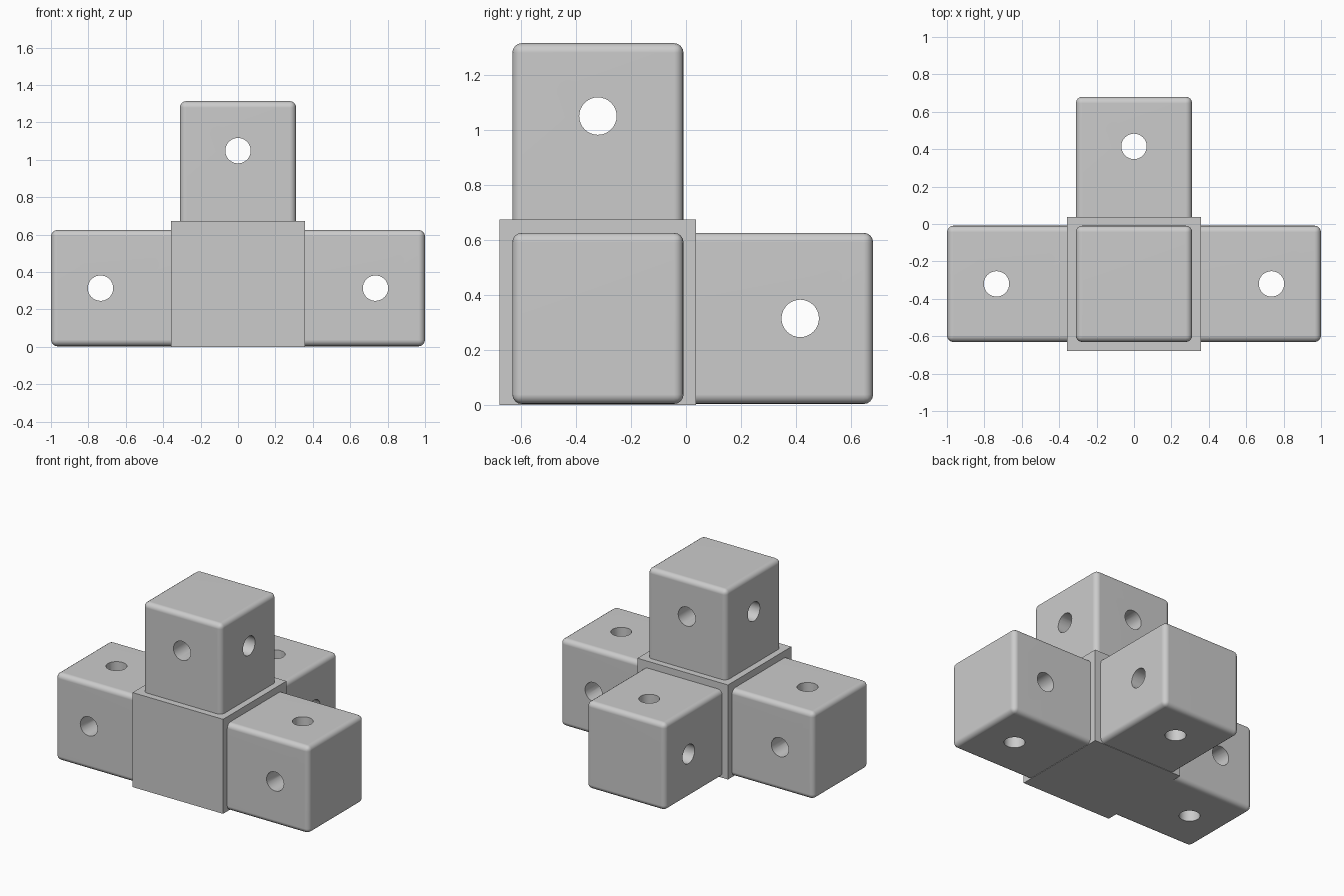
import bpy
import math
from mathutils import Vector

if "Cube" in bpy.data.objects:
    bpy.data.objects.remove(bpy.data.objects["Cube"], do_unlink=True)

grey = bpy.data.materials.new("plain grey")
grey.use_nodes = True
colour = (0.6, 0.6, 0.6, 1)
grey.diffuse_color = colour
grey.node_tree.nodes["Principled BSDF"].inputs["Base Color"].default_value = colour

MID = Vector((0, -0.32, 0.314))   # where the arm axes cross
HALF = 0.311                      # half width of an arm
ROUND = 0.035                     # edge rounding
HOLE = 0.068                      # hole radius
REACH = 1.0                       # arm end, from the crossing
HOLE_AT = 0.735                   # hole centre, from the crossing


def box(name, low, high):
    low, high = Vector(low), Vector(high)
    bpy.ops.mesh.primitive_cube_add(size=1, location=(low + high) / 2)
    ob = bpy.context.object
    ob.name = name
    ob.scale = high - low
    bpy.ops.object.transform_apply(location=False, rotation=False, scale=True)
    ob.data.materials.append(grey)
    return ob


def apply(ob, mod):
    bpy.ops.object.select_all(action='DESELECT')
    ob.select_set(True)
    bpy.context.view_layer.objects.active = ob
    bpy.ops.object.modifier_apply(modifier=mod.name)


def drill(ob, centre, axis):
    turn = Vector(axis).to_track_quat('Z', 'Y').to_euler()
    bpy.ops.mesh.primitive_cylinder_add(vertices=32, radius=HOLE, depth=1,
                                        location=centre, rotation=turn)
    cutter = bpy.context.object
    cutter.hide_render = True
    cutter.data.materials.append(grey)
    mod = ob.modifiers.new("hole", 'BOOLEAN')
    mod.operation = 'DIFFERENCE'
    mod.solver = 'EXACT'
    mod.object = cutter
    apply(ob, mod)
    bpy.data.objects.remove(cutter, do_unlink=True)


def arm(name, direction):
    d = Vector(direction)
    side = Vector([0 if c else HALF for c in d])
    ends = (MID + d * 0.1 - side, MID + d * REACH + side)
    low = [min(p) for p in zip(*ends)]
    high = [max(p) for p in zip(*ends)]
    ob = box(name, low, high)
    bevel = ob.modifiers.new("rounding", 'BEVEL')
    bevel.width = ROUND
    bevel.segments = 4
    apply(ob, bevel)
    # crossing holes through both pairs of sides
    for axis in ((1, 0, 0), (0, 1, 0), (0, 0, 1)):
        if abs(d.dot(Vector(axis))) < 0.5:
            drill(ob, MID + d * HOLE_AT, axis)
    bpy.ops.object.shade_smooth_by_angle(angle=math.radians(35))
    weighted = ob.modifiers.new("flat sides", 'WEIGHTED_NORMAL')
    weighted.keep_sharp = True


# Square hub with sharp edges
box("hub", (-0.357, -0.678, 0), (0.357, 0.037, 0.674))

# Drilled arms
arm("left_arm", (1, 0, 0))
arm("right_arm", (-1, 0, 0))
arm("back_arm", (0, 1, 0))
arm("upright_arm", (0, 0, 1))
